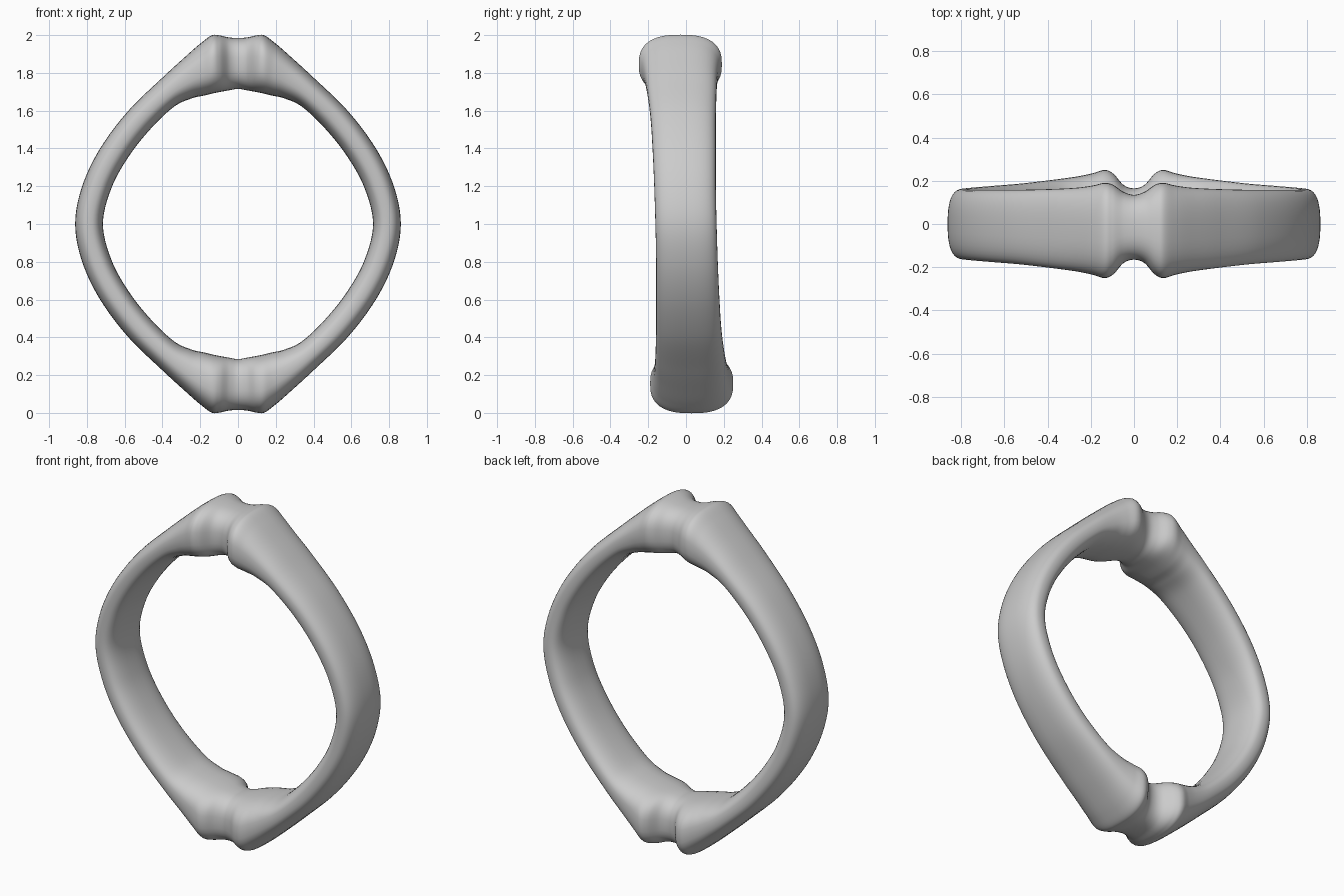
import bpy
import bmesh
import math
from mathutils import Vector

default_cube = bpy.data.objects.get("Cube")
if default_cube:
    bpy.data.objects.remove(default_cube, do_unlink=True)

STEPS = 8           # rings between neighbouring stations
SIDES = 40          # points around the band's cross-section
ROUNDNESS = 2.6     # superellipse exponent of the cross-section

# Upper right quarter of the band, from the crown notch to the side:
# outer x, outer z, inner x, inner z, front y, back y
quarter = [
    (0, .985, 0, .715, -.165, .135),
    (.05, .988, .045, .708, -.18, .148),
    (.10, .999, .09, .700, -.232, .18),
    (.14, .998, .13, .692, -.25, .19),
    (.20, .955, .18, .68, -.235, .178),
    (.28, .885, .245, .665, -.22, .168),
    (.40, .775, .34, .62, -.205, .162),
    (.58, .60, .466, .50, -.187, .158),
    (.73, .40, .58, .355, -.176, .158),
    (.825, .20, .67, .19, -.168, .158),
    (.862, 0, .715, 0, -.162, .162),
]


def turn_over(s):
    """Half turn about the x axis: crown to base, front to back."""
    return (s[0], -s[1], s[2], -s[3], -s[5], -s[4])


def mirror_x(s):
    return (-s[0], s[1], -s[2], s[3], s[4], s[5])


def smooth_step(a, b, c, d, t):
    """Catmull-Rom interpolation between b and c."""
    return b + t / 2 * (c - a + t * (2 * a - 5 * b + 4 * c - d + t * (3 * (b - c) + d - a)))


def superpower(value):
    return math.copysign(abs(value) ** (2 / ROUNDNESS), value)


def section(station):
    """Rounded cross-section reaching from the inner to the outer outline."""
    ox, oz, ix, iz, front, back = station
    outer, inner = Vector((ox, 0, oz)), Vector((ix, 0, iz))
    middle = (outer + inner) / 2 + Vector((0, (front + back) / 2, 1))
    radial = (outer - inner) / 2
    across = Vector((0, (back - front) / 2, 0))
    points = []
    for i in range(SIDES):
        angle = math.tau * i / SIDES
        points.append(middle + radial * superpower(math.cos(angle))
                      + across * superpower(math.sin(angle)))
    return points


# Complete the loop of stations by symmetry
right_half = quarter + [turn_over(s) for s in reversed(quarter[:-1])]
stations = right_half + [mirror_x(s) for s in reversed(right_half[1:-1])]
count = len(stations)

# Loft the band through the interpolated stations
bm = bmesh.new()
rings = []
for k in range(count):
    near = [stations[(k + j) % count] for j in (-1, 0, 1, 2)]
    for step in range(STEPS):
        blended = [smooth_step(*values, step / STEPS) for values in zip(*near)]
        rings.append([bm.verts.new(p) for p in section(blended)])
for k, ring in enumerate(rings):
    following = rings[(k + 1) % len(rings)]
    for i in range(SIDES):
        j = (i + 1) % SIDES
        bm.faces.new((ring[i], ring[j], following[j], following[i]))
bmesh.ops.recalc_face_normals(bm, faces=bm.faces)
mesh = bpy.data.meshes.new("ring_band")
bm.to_mesh(mesh)
bm.free()
band = bpy.data.objects.new("ring_band", mesh)
bpy.context.collection.objects.link(band)

# Plain grey metal
grey = bpy.data.materials.new("light_grey")
grey.use_nodes = True
colour = (.6, .6, .6, 1)
grey.diffuse_color = colour
grey.node_tree.nodes["Principled BSDF"].inputs["Base Color"].default_value = colour
mesh.materials.append(grey)

# Smooth shading
bpy.ops.object.select_all(action='DESELECT')
band.select_set(True)
bpy.context.view_layer.objects.active = band
bpy.ops.object.shade_smooth_by_angle(angle=math.radians(50))
